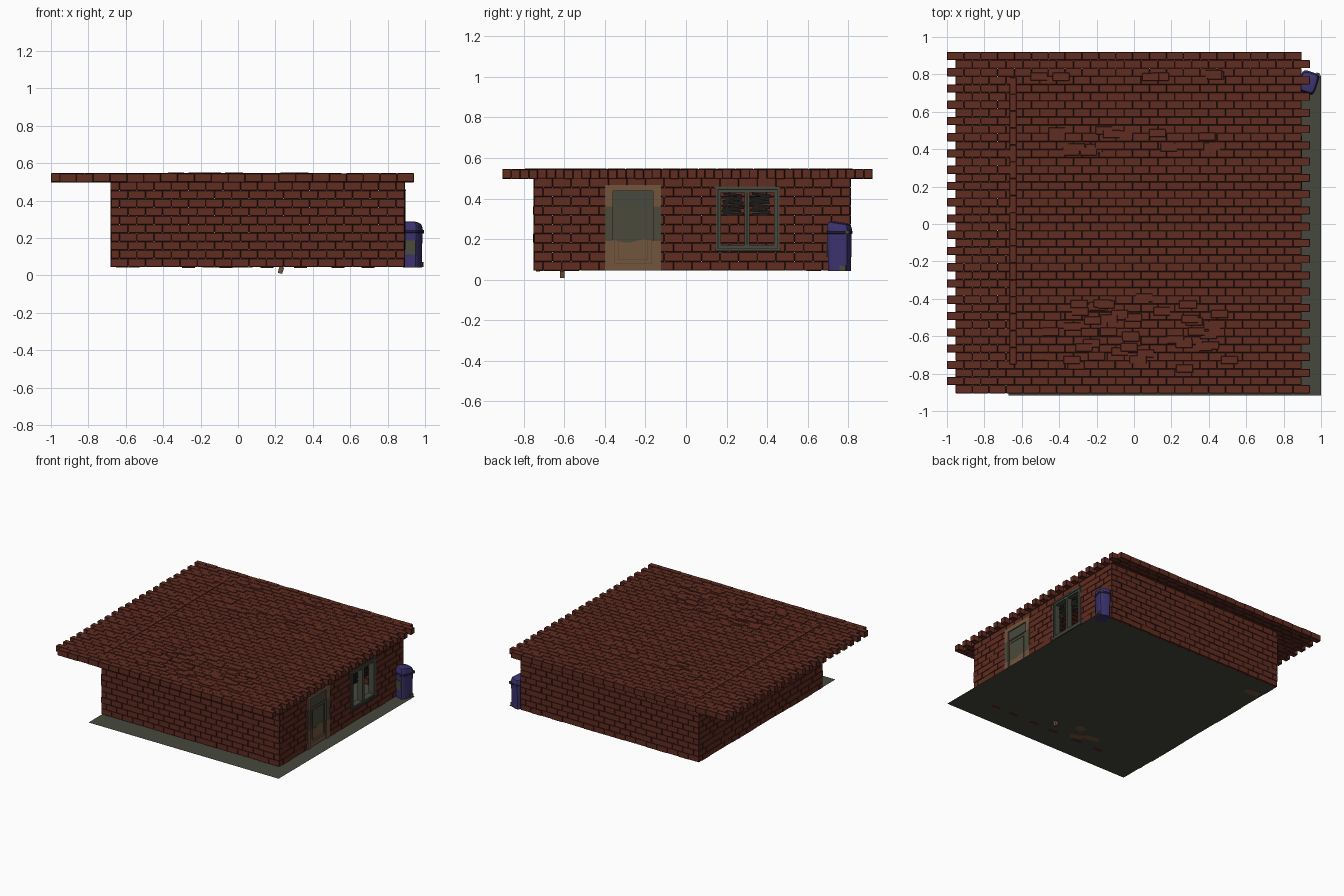
import bpy, bmesh, math, random
from mathutils import Matrix, Vector

random.seed(4)
cube = bpy.data.objects.get("Cube")
if cube:
    bpy.data.objects.remove(cube)


def material(name, r, g, b):
    m = bpy.data.materials.new(name)
    m.use_nodes = True
    m.diffuse_color = (r, g, b, 1)
    bsdf = m.node_tree.nodes["Principled BSDF"]
    bsdf.inputs["Base Color"].default_value = (r, g, b, 1)
    bsdf.inputs["Roughness"].default_value = 0.9
    return m


BRICK = material("brick red", .118, .025, .015)
MORTAR = material("dark mortar", .032, .011, .008)
GROUND = material("ground grey", .062, .064, .045)
GREY = material("door grey", .07, .068, .045)
TAN = material("bare wood tan", .165, .092, .048)
BROWN = material("worn wood brown", .085, .056, .032)
FRAME = material("window grey", .063, .067, .049)
DARK = material("dark slat", .01, .011, .009)
BLUE = material("bin blue", .045, .032, .155)
NAVY = material("bin rim navy", .024, .02, .055)


def finish(bm, name, *mats):
    mesh = bpy.data.meshes.new(name)
    bm.to_mesh(mesh)
    bm.free()
    for m in mats:
        mesh.materials.append(m)
    ob = bpy.data.objects.new(name, mesh)
    bpy.context.scene.collection.objects.link(ob)
    return ob


def add_box(bm, lo, hi, turn=None):
    lo, hi = Vector(lo), Vector(hi)
    mat = Matrix.Translation((lo + hi) / 2)
    if turn:
        mat = mat @ turn
    bmesh.ops.create_cube(bm, size=1, matrix=mat @ Matrix.Diagonal((*(hi - lo), 1)))


def box(name, lo, hi, mat, turn=None):
    bm = bmesh.new()
    add_box(bm, lo, hi, turn)
    return finish(bm, name, mat)


def finish_bricks(bm, name):
    # dark chamfers give the mortar lines
    bmesh.ops.bevel(bm, geom=bm.edges[:], offset=.0023, segments=1,
                    affect='EDGES', material=1)
    return finish(bm, name, BRICK, MORTAR)


# Walls: corner bricks interlock on alternate courses
X0, X1, Y0, Y1, Z0, Z1 = -.68, .89, -.75, .81, .045, .5
COURSES, COUNT, THICK = 10, 17, .046
OPENINGS = [(-.39, -.13, Z0, .46), (.155, .45, .14, .455)]


def clipped(a, b, z, openings):
    spans = [(a, b)]
    for o0, o1, zo0, zo1 in openings:
        if zo0 < z < zo1:
            spans = [s for p, q in spans
                     for s in ((p, min(q, o0)), (max(p, o1), q)) if s[1] - s[0] > .008]
    return spans


def wall(name, along_x, outer, inward, start, end, parity, openings=()):
    bm = bmesh.new()
    height = (Z1 - Z0) / COURSES
    step = (end - start) / COUNT
    for row in range(COURSES):
        inset = (row + parity) % 2
        z = Z0 + row * height
        for i in range(COUNT - inset):
            a = start + (i + inset / 2) * step
            for p, q in clipped(a, a + step, z + height / 2, openings):
                face = outer - inward * random.uniform(-.002, .003)
                d0, d1 = sorted((face, outer + inward * THICK))
                if along_x:
                    add_box(bm, (p, d0, z), (q, d1, z + height))
                else:
                    add_box(bm, (d0, p, z), (d1, q, z + height))
    return finish_bricks(bm, name)


wall("front_wall", True, Y0, 1, X0, X1, 0)
wall("back_wall", True, Y1, -1, X0, X1, 0)
wall("right_wall", False, X0, 1, Y0, Y1, 1)
wall("left_wall", False, X1, -1, Y0, Y1, 1, OPENINGS)

# Roof: flat rows of bricks, alternate rows shifted by half a brick
bm = bmesh.new()
ROWS, PER_ROW = 42, 21
pitch, length = 1.825 / ROWS, 1.895 / PER_ROW
for row in range(ROWS):
    y = .92 - (row + 1) * pitch
    x = -1 + (row % 2) * length / 2
    for i in range(PER_ROW):
        z = random.uniform(-.002, .002)
        add_box(bm, (x + i * length, y, .498 + z), (x + (i + 1) * length, y + pitch, .544 + z))
finish_bricks(bm, "roof")

# Ridge course above the right wall, and loose bricks along the front
bm = bmesh.new()
for i in range(17):
    y = -.75 + i * length
    add_box(bm, (-.665, y, .51), (-.628, y + length, .547))
finish_bricks(bm, "roof_ridge_course")
bm = bmesh.new()
for i in range(45):
    x, y = random.uniform(-.58, .48), random.uniform(-.8, -.4)
    add_box(bm, (x, y, .51), (x + length, y + pitch, random.uniform(.546, .549)))
for i in range(20):
    x, y = random.uniform(-.6, .6), random.choice((.38, .46, .78)) + random.uniform(-.02, .02)
    add_box(bm, (x, y, .51), (x + length, y + pitch, random.uniform(.546, .548)))
finish_bricks(bm, "roof_loose_bricks")

# Ground sheet
bm = bmesh.new()
bmesh.ops.create_grid(bm, x_segments=1, y_segments=1, size=.5,
                      matrix=Matrix.Translation((.164, -.062, .044))
                      @ Matrix.Diagonal((1.672, 1.712, 1, 1)))
finish(bm, "ground", GROUND)

# Door frame: posts change colour by height
LOW, MID, TOP = .19, .36, .467
for side, y in (("right", -.4), ("left", -.163)):
    for part, z0, z1, mat in (("bottom", Z0, LOW, TAN), ("middle", LOW, MID, GREY),
                              ("top", MID, TOP, TAN)):
        box(f"door_post_{side}_{part}", (.845, y, z0), (.894, y + .04, z1), mat)
box("door_lintel", (.845, -.36, .436), (.894, -.163, TOP), TAN)

# Door leaf: worn tan below a wavy edge, grey above
box("door_leaf", (.85, -.36, Z0), (.885, -.163, .436), GREY)
bm = bmesh.new()
top = [(-.163 - .197 * t / 8, LOW + .008 * math.sin(t * .9)) for t in range(9)]
outline = [(-.36, Z0), (-.163, Z0)] + top
face = bm.faces.new([bm.verts.new((.885, y, z)) for y, z in outline])
ext = bmesh.ops.extrude_face_region(bm, geom=[face])
bmesh.ops.translate(bm, vec=(.002, 0, 0),
                    verts=[v for v in ext["geom"] if isinstance(v, bmesh.types.BMVert)])
bmesh.ops.recalc_face_normals(bm, faces=bm.faces[:])
finish(bm, "door_worn_paint", TAN)


def rectangle_trim(name, x0, x1, y0, y1, z0, z1, w, mat):
    bm = bmesh.new()
    for z in (z0, z1 - w):
        add_box(bm, (x0, y0, z), (x1, y1, z + w))
    for y in (y0, y1 - w):
        add_box(bm, (x0, y, z0 + w), (x1, y + w, z1 - w))
    return finish(bm, name, mat)


rectangle_trim("door_panel_line", .88, .888, -.355, -.168, .08, .358, .003, BROWN)
rectangle_trim("door_inner_line", .88, .888, -.335, -.188, .1, .335, .002, BROWN)
box("door_top_panel", (.88, -.357, .364), (.887, -.166, .434), FRAME)

# Window: frame, mullion, lintel, sill and torn blinds
rectangle_trim("window_frame", .845, .894, .147, .46, .145, .455, .026, FRAME)
box("window_mullion", (.85, .289, .171), (.893, .312, .429), FRAME)
rectangle_trim("window_frame_line", .89, .8955, .156, .451, .154, .446, .003, DARK)
box("window_mullion_groove", (.885, .299, .171), (.8945, .302, .429), DARK)
box("window_lintel", (.85, .137, .447), (.897, .467, .46), FRAME)
box("window_sill", (.85, .142, .142), (.897, .465, .153), FRAME)
bm = bmesh.new()
for y in (.175, .314):
    for i in range(9):
        z = .305 + i * .0135 + (.012 if i == 0 else 0)
        tilt = Matrix.Rotation(random.uniform(-.12, .12), 4, 'X')
        y0 = y + random.uniform(0, .012)
        add_box(bm, (.853, y0, z), (.857, y + random.uniform(.095, .112), z + .012), tilt)
finish(bm, "window_blinds", DARK)

# Waste bin: rounded square rings stacked up, with a sloping lid
PLACE = Matrix.Translation((.932, .757, 0)) @ Matrix.Rotation(math.radians(-18), 4, 'Z')


def stack(name, rings, mat, slope=0):
    bm = bmesh.new()
    loops = []
    for scale, z in rings:
        loop = []
        for k in range(16):
            a = math.tau * (k + .5) / 16
            c, s = math.cos(a), math.sin(a)
            x = math.copysign(abs(c) ** .4, c) * .046 * scale
            y = math.copysign(abs(s) ** .4, s) * .055 * scale
            loop.append(bm.verts.new(PLACE @ Vector((x, y, z - slope * y * (z > .25)))))
        loops.append(loop)
    for a, b in zip(loops, loops[1:]):
        for k in range(16):
            n = (k + 1) % 16
            bm.faces.new((a[k], a[n], b[n], b[k]))
    bm.faces.new(loops[0][::-1])
    bm.faces.new(loops[-1])
    ob = finish(bm, name, mat)
    bpy.context.view_layer.objects.active = ob
    ob.select_set(True)
    bpy.ops.object.shade_smooth_by_angle(angle=math.radians(30))
    ob.select_set(False)


stack("bin_body", [(.94, .043), (1, .226)], BLUE)
stack("bin_rim", [(1.02, .226), (1.07, .229), (1.07, .238), (1.02, .241)], NAVY)
stack("bin_lid", [(1.04, .241), (1, .262), (.9, .277), (.75, .281)], BLUE, .15)
turn = Matrix.Rotation(math.radians(-18), 4, 'Z')
box("bin_label", (.896, .699, .112), (.951, .706, .186), GREY, turn)
box("bin_foot", (.965, .76, .044), (.988, .79, .07), GREY, turn)
box("bin_handle", (.972, .785, .225), (.992, .808, .242), GREY, turn)

# Rubble showing under the ground sheet
box("rubble_chunk", (.217, -.622, .01), (.242, -.6, .046), TAN, Matrix.Rotation(.3, 4, 'Y'))
for x, y, w in ((-.12, -.63, .13), (-.02, -.68, .1), (.03, -.57, .08), (-.59, .63, .12)):
    box("rubble_plate", (x - w / 2, y - .03, .0425), (x + w / 2, y + .03, .0445), TAN,
        Matrix.Rotation(random.uniform(-.6, .6), 4, 'Z'))
for x in (-.3, -.1, .12, .3, .5, .66):
    box("rubble_brick", (x, Y0 + .01, .04), (x + .07, Y0 + .03, .06), BRICK)
